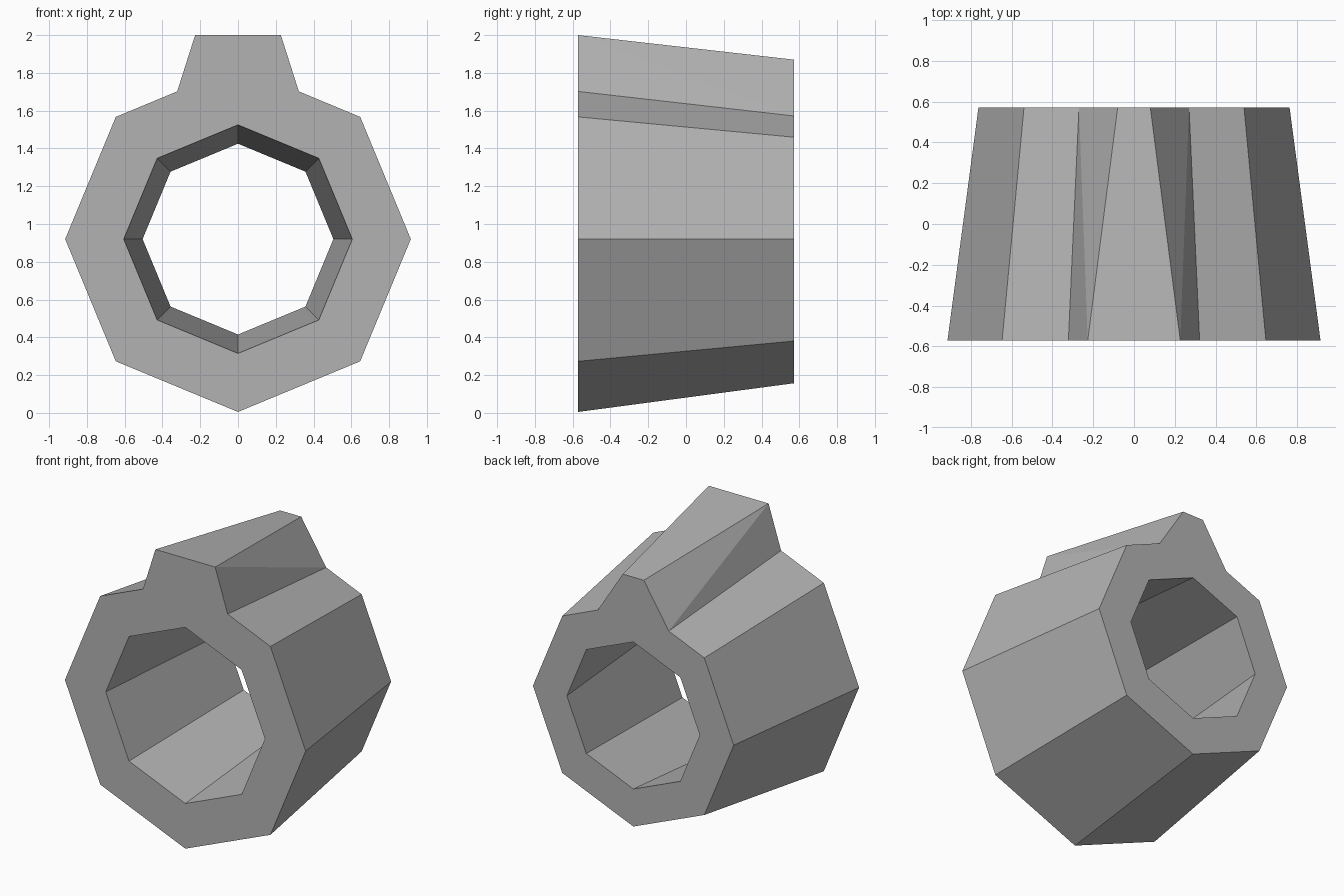
import bpy, bmesh, math

if "Cube" in bpy.data.objects:
    bpy.data.objects.remove(bpy.data.objects["Cube"])

CZ = 0.92      # height of the bore axis
HALF = 0.572   # half length along y


def polar(r, k):
    a = math.radians(45 * k)
    return (r * math.cos(a), CZ + r * math.sin(a))


def outline(r, base, top):
    """Octagon with its top corner replaced by a tab: 7 + 4 points."""
    pts = [polar(r, k) for k in range(3, 10)]
    return pts + [base, top, (-top[0], top[1]), (-base[0], base[1])]


bm = bmesh.new()


def ring(pts, y):
    return [bm.verts.new((x, y, z)) for x, z in pts]


def bore(r):
    return [polar(r, k) for k in range(3, 11)]


# front and back sections
of = ring(outline(0.915, (0.322, 1.702), (0.227, 2.0)), -HALF)
ob = ring(outline(0.763, (0.27, 1.572), (0.08, 1.87)), HALF)
inf = ring(bore(0.605), -HALF)
inb = ring(bore(0.505), HALF)

# outer walls; the twisted tab sides split from front top to back bottom
n = len(of)
for i in range(n):
    j = (i + 1) % n
    if i == 7:
        bm.faces.new((of[i], of[j], ob[i]))
        bm.faces.new((of[j], ob[j], ob[i]))
    elif i == 9:
        bm.faces.new((of[i], of[j], ob[j]))
        bm.faces.new((of[i], ob[j], ob[i]))
    else:
        bm.faces.new((of[i], of[j], ob[j], ob[i]))

# bore walls
for i in range(8):
    j = (i + 1) % 8
    bm.faces.new((inf[i], inb[i], inb[j], inf[j]))

# end faces: six ring quads plus the tab area
for o, inn in ((of, inf), (ob, inb)):
    for i in range(6):
        bm.faces.new((o[i], o[i + 1], inn[i + 1], inn[i]))
    bm.faces.new((o[6], o[7], o[8], o[9], o[10], o[0], inn[0], inn[7], inn[6]))

bmesh.ops.recalc_face_normals(bm, faces=bm.faces)
mesh = bpy.data.meshes.new("tapered_sleeve")
bm.to_mesh(mesh)
bm.free()

grey = bpy.data.materials.new("plain grey")
grey.diffuse_color = (0.45, 0.45, 0.45, 1)
grey.use_nodes = True
grey.node_tree.nodes["Principled BSDF"].inputs["Base Color"].default_value = grey.diffuse_color
mesh.materials.append(grey)
sleeve = bpy.data.objects.new("tapered_sleeve", mesh)
bpy.context.collection.objects.link(sleeve)
